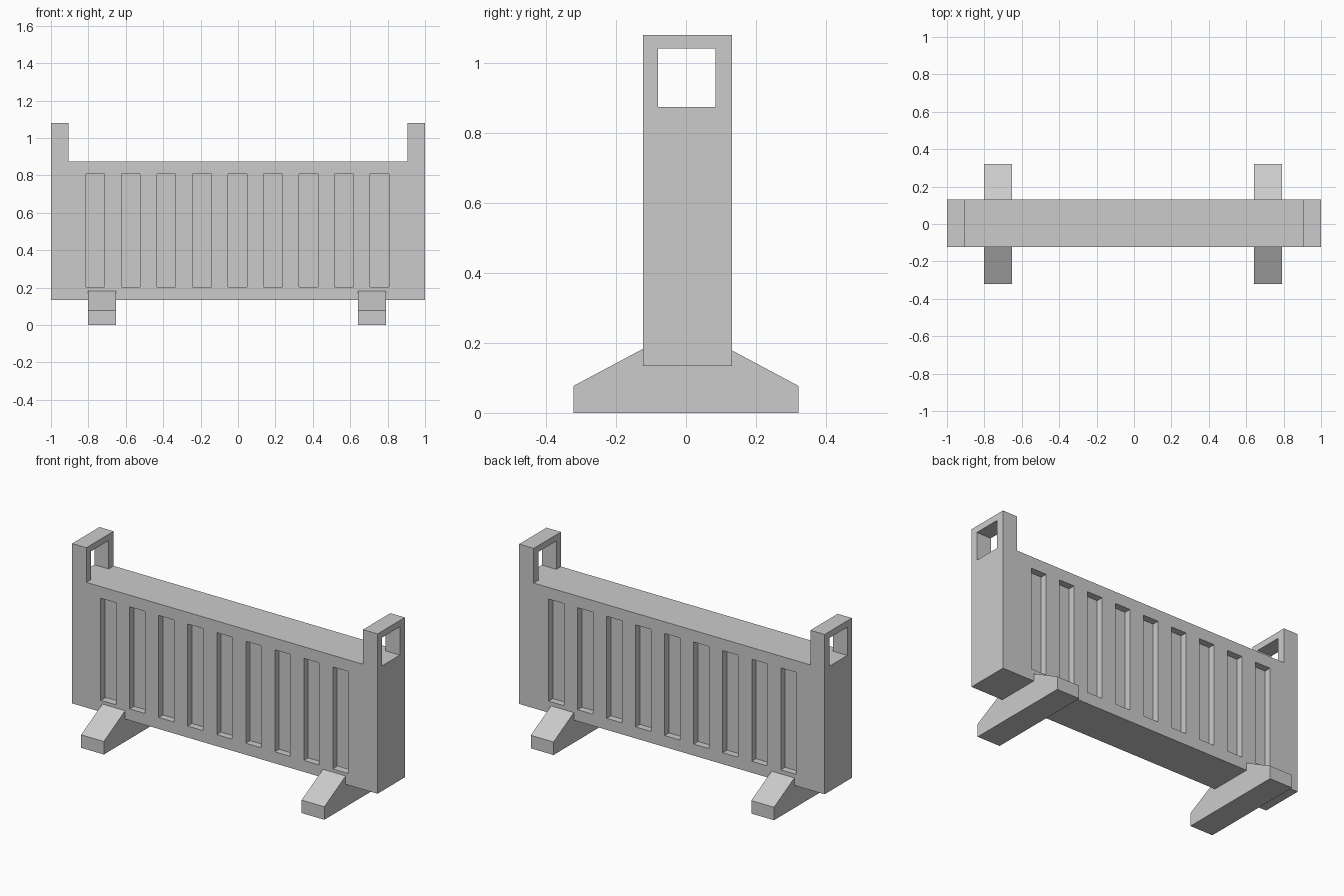
import bpy, bmesh

if "Cube" in bpy.data.objects:
    bpy.data.objects.remove(bpy.data.objects["Cube"])

Y0, Y1 = -0.123, 0.132        # front and back of the wall
TOP, BOTTOM = 0.875, 0.134    # wall height range


def finish(name, bm):
    bmesh.ops.recalc_face_normals(bm, faces=bm.faces[:])
    mesh = bpy.data.meshes.new(name)
    bm.to_mesh(mesh)
    bm.free()
    obj = bpy.data.objects.new(name, mesh)
    bpy.context.collection.objects.link(obj)
    return obj


def add_prism(bm, points, offset):
    """Extrude a closed profile of 3D points along offset."""
    face = bm.faces.new([bm.verts.new(p) for p in points])
    ext = bmesh.ops.extrude_face_region(bm, geom=[face])
    moved = [v for v in ext["geom"] if isinstance(v, bmesh.types.BMVert)]
    bmesh.ops.translate(bm, verts=moved, vec=offset)


def add_box(bm, x0, x1, y0, y1, z0, z1):
    add_prism(bm, [(x0, y0, z0), (x1, y0, z0), (x1, y0, z1), (x0, y0, z1)],
              (0, y1 - y0, 0))


# Wall with raised end posts
bm = bmesh.new()
outline = [(-1, BOTTOM), (1, BOTTOM), (1, 1.08), (0.905, 1.08), (0.905, TOP),
           (-0.907, TOP), (-0.907, 1.08), (-1, 1.08)]
add_prism(bm, [(x, Y0, z) for x, z in outline], (0, Y1 - Y0, 0))
wall = finish("barrier_wall", bm)

# Cutter: shallow slots on both faces and handle holes in the posts
bm = bmesh.new()
depth = 0.04
for i in range(9):
    x = -0.003 + (i - 4) * 0.19
    for y0, y1 in ((Y0 - 0.1, Y0 + depth), (Y1 - depth, Y1 + 0.1)):
        add_box(bm, x - 0.05, x + 0.05, y0, y1, 0.202, 0.806)
for x0, x1 in ((-1.1, -0.85), (0.85, 1.1)):
    add_box(bm, x0, x1, -0.08, 0.085, TOP, 1.042)
cutter = finish("slot_and_handle_cutter", bm)
cutter.hide_render = True
cutter.hide_viewport = True
cutter.display_type = 'WIRE'

cut = wall.modifiers.new("slots_and_handles", 'BOOLEAN')
cut.operation = 'DIFFERENCE'
cut.solver = 'EXACT'
cut.object = cutter

# Sloped feet that carry on inside the wall
foot = [(-0.322, 0), (0.322, 0), (0.322, 0.077), (0.08, 0.206),
        (-0.08, 0.206), (-0.322, 0.077)]
for name, x in (("left_foot", -0.802), ("right_foot", 0.642)):
    bm = bmesh.new()
    add_prism(bm, [(x, y, z) for y, z in foot], (0.149, 0, 0))
    finish(name, bm)
